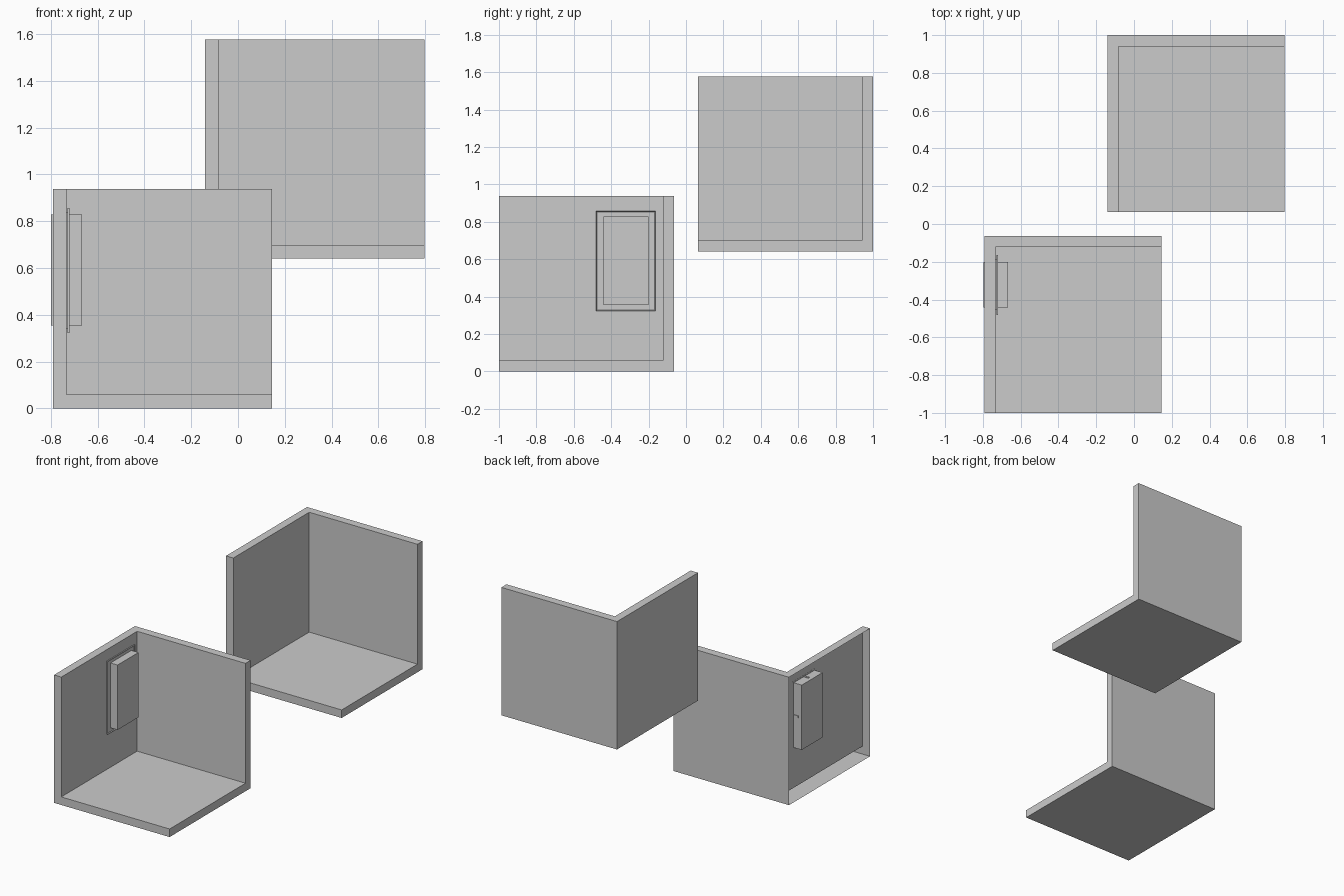
import bpy, bmesh
from mathutils import Vector

if "Cube" in bpy.data.objects:
    bpy.data.objects.remove(bpy.data.objects["Cube"])

S, T = 0.937, 0.059  # room size and wall thickness


def finish(name, bm):
    bmesh.ops.recalc_face_normals(bm, faces=bm.faces[:])
    me = bpy.data.meshes.new(name)
    bm.to_mesh(me)
    bm.free()
    ob = bpy.data.objects.new(name, me)
    bpy.context.collection.objects.link(ob)
    return ob


def box_bm(lo, hi):
    bm = bmesh.new()
    bmesh.ops.create_cube(bm, size=1)
    lo, hi = Vector(lo), Vector(hi)
    for v in bm.verts:
        v.co = (lo + hi) / 2 + v.co * (hi - lo)
    return bm


def box(name, lo, hi):
    return finish(name, box_bm(lo, hi))


def room(name, origin, open_left=False):
    """Floor, left wall and back wall joined as one corner shell."""
    # six rim corners in order, then the far corner
    bits = [(0, 0, 0), (0, 0, 1), (0, 1, 1), (1, 1, 1), (1, 1, 0), (1, 0, 0), (0, 1, 0)]
    bm = bmesh.new()
    o = Vector(origin)
    outer = [bm.verts.new(o + Vector(b) * S) for b in bits]
    inner = [bm.verts.new(o + Vector((S if x else T, S - T if y else 0, S if z else T)))
             for x, y, z in bits]
    walls = [(0, 1, 2, 6), (2, 3, 4, 6), (4, 5, 0, 6)]  # left, back, floor
    faces = [bm.faces.new([ring[i] for i in w]) for ring in (outer, inner) for w in walls]
    for i in range(6):
        j = (i + 1) % 6
        bm.faces.new((outer[i], outer[j], inner[j], inner[i]))
    bmesh.ops.recalc_face_normals(bm, faces=bm.faces[:])
    if open_left:
        bmesh.ops.delete(bm, geom=[faces[0]], context='FACES_ONLY')
    return finish(name, bm)


# Two corner rooms; the lower one has no outer skin on its left wall
X0 = -0.791
room("lower_room", (X0, -1, 0), open_left=True)
room("upper_room", (-0.141, 1 - S, 0.64))

# Window block passing through the left wall
box("window_block", (-0.798, -0.441, 0.354), (-0.667, -0.2, 0.829))

# Thin window frame with a slightly recessed panel
wall = X0 + T
bm = box_bm((wall + 0.004, -0.481, 0.322), (wall + 0.013, -0.163, 0.857))
front = max(bm.faces, key=lambda f: f.calc_center_median().x)
bmesh.ops.inset_region(bm, faces=[front], thickness=0.008)
for v in front.verts:
    v.co.x -= 0.005
finish("window_frame", bm)

# Spacer between frame and wall
box("frame_spacer", (wall - 0.001, -0.455, 0.34), (wall + 0.005, -0.185, 0.84))

# Cross bars behind the frame
yc, zc, w = -0.32, 0.59, 0.007
box("horizontal_bar", (wall - 0.04, -0.446, zc - w), (wall + 0.004, -0.195, zc + w))
box("vertical_bar", (wall - 0.04, yc - w, 0.349), (wall + 0.004, yc + w, 0.834))
